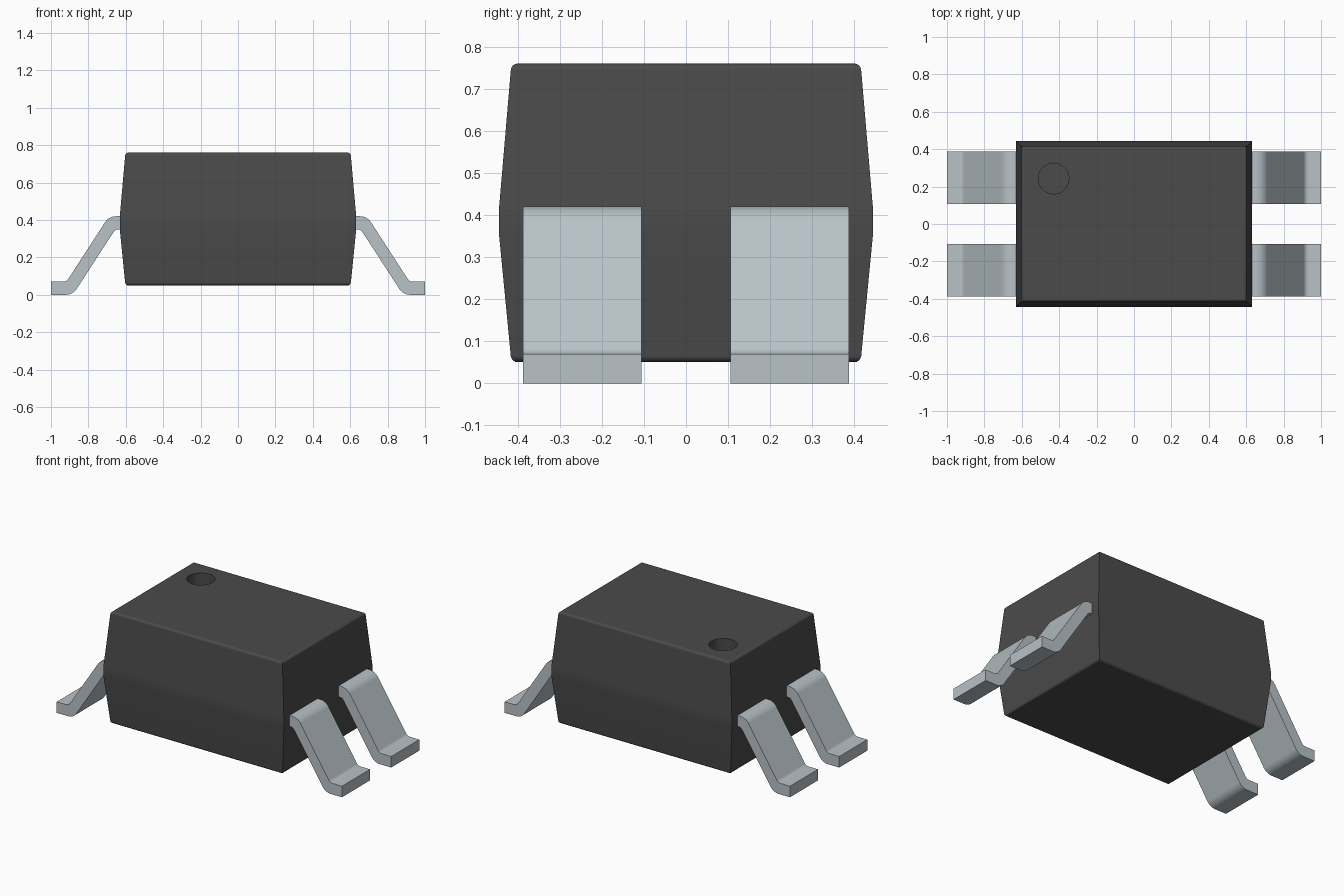
import bpy, bmesh, math
from mathutils import Vector

if "Cube" in bpy.data.objects:
    bpy.data.objects.remove(bpy.data.objects["Cube"], do_unlink=True)


def material(name, rgb):
    m = bpy.data.materials.new(name)
    m.use_nodes = True
    m.diffuse_color = (*rgb, 1)
    m.node_tree.nodes["Principled BSDF"].inputs["Base Color"].default_value = (*rgb, 1)
    return m


def make_object(name, bm, mat):
    bmesh.ops.recalc_face_normals(bm, faces=bm.faces[:])
    mesh = bpy.data.meshes.new(name)
    bm.to_mesh(mesh)
    bm.free()
    mesh.materials.append(mat)
    ob = bpy.data.objects.new(name, mesh)
    bpy.context.collection.objects.link(ob)
    return ob


def select_only(ob):
    bpy.ops.object.select_all(action='DESELECT')
    ob.select_set(True)
    bpy.context.view_layer.objects.active = ob


def smooth(ob):
    select_only(ob)
    bpy.ops.object.shade_smooth_by_angle(angle=math.radians(32))
    ob.modifiers.new("Weighted normals", 'WEIGHTED_NORMAL').keep_sharp = True


plastic = material("dark grey plastic", (0.07, 0.07, 0.07))
metal = material("tinned metal", (0.48, 0.54, 0.575))

# Body: drafted box, widest in a narrow band at the lead height
Z_BOTTOM, Z_TOP = 0.05, 0.76
bm = bmesh.new()
sections = [(0.602, 0.415, Z_BOTTOM), (0.632, 0.444, 0.35),
            (0.632, 0.444, 0.42), (0.602, 0.415, Z_TOP)]
rings = [[bm.verts.new((sx * hx, sy * hy, z))
          for sx, sy in ((-1, -1), (1, -1), (1, 1), (-1, 1))]
         for hx, hy, z in sections]
for low, high in zip(rings, rings[1:]):
    for i in range(4):
        j = (i + 1) % 4
        bm.faces.new((low[i], low[j], high[j], high[i]))
bm.faces.new(rings[0][::-1])
bm.faces.new(rings[-1])

# Rounded rims around the top and bottom
rims = [e for e in bm.edges
        if abs(e.verts[0].co.z - e.verts[1].co.z) < 1e-4
        and (e.verts[0].co.z < 0.1 or e.verts[0].co.z > 0.7)]
bmesh.ops.bevel(bm, geom=rims, offset=0.015, offset_type='OFFSET',
                segments=4, profile=0.5, affect='EDGES')
body = make_object("body", bm, plastic)

# Round orientation dimple sunk into the top
DIMPLE_DEPTH = 0.1
bpy.ops.mesh.primitive_cylinder_add(vertices=48, radius=0.082, depth=2 * DIMPLE_DEPTH,
                                    location=(-0.43, 0.243, Z_TOP))
cutter = bpy.context.object
cutter.name = "dimple_cutter"
cutter.hide_render = True
cutter.data.materials.append(plastic)
cut = body.modifiers.new("Dimple", 'BOOLEAN')
cut.operation = 'DIFFERENCE'
cut.solver = 'EXACT'
cut.object = cutter
select_only(body)
bpy.ops.object.modifier_apply(modifier=cut.name)
bpy.data.objects.remove(cutter, do_unlink=True)
smooth(body)


def rounded_profile(corners, steps=6):
    """Replace each corner (x, z, radius) by an arc; radius 0 stays sharp."""
    out = []
    n = len(corners)
    for i, (x, z, r) in enumerate(corners):
        p = Vector((x, z))
        if r == 0:
            out.append(p)
            continue
        a = (Vector(corners[i - 1][:2]) - p).normalized()
        b = (Vector(corners[(i + 1) % n][:2]) - p).normalized()
        half = math.acos(a.dot(b)) / 2
        centre = p + (a + b).normalized() * (r / math.sin(half))
        start = p + a * (r / math.tan(half)) - centre
        end = p + b * (r / math.tan(half)) - centre
        for k in range(steps + 1):
            out.append(centre + start.lerp(end, k / steps).normalized() * r)
    return out


# Gull-wing leads: side profile extruded across the width
LEAD = rounded_profile([(0.62, 0.42, 0), (0.69, 0.42, 0.07), (0.917, 0.07, 0.03),
                        (1.0, 0.07, 0), (1.0, 0.0, 0), (0.883, 0.0, 0.07),
                        (0.656, 0.35, 0.03), (0.62, 0.35, 0)])


def lead(name, side, y_min, y_max):
    bm = bmesh.new()
    face = bm.faces.new([bm.verts.new((side * p.x, y_min, p.y)) for p in LEAD])
    grown = bmesh.ops.extrude_face_region(bm, geom=[face])
    moved = [v for v in grown["geom"] if isinstance(v, bmesh.types.BMVert)]
    bmesh.ops.translate(bm, verts=moved, vec=(0, y_max - y_min, 0))
    # Extrusion may keep the start cap; close the solid if it is open
    bmesh.ops.holes_fill(bm, edges=[e for e in bm.edges if e.is_boundary])
    smooth(make_object(name, bm, metal))


for side, side_name in ((1, "left"), (-1, "right")):
    lead(f"front_{side_name}_lead", side, -0.387, -0.106)
    lead(f"back_{side_name}_lead", side, 0.106, 0.387)
